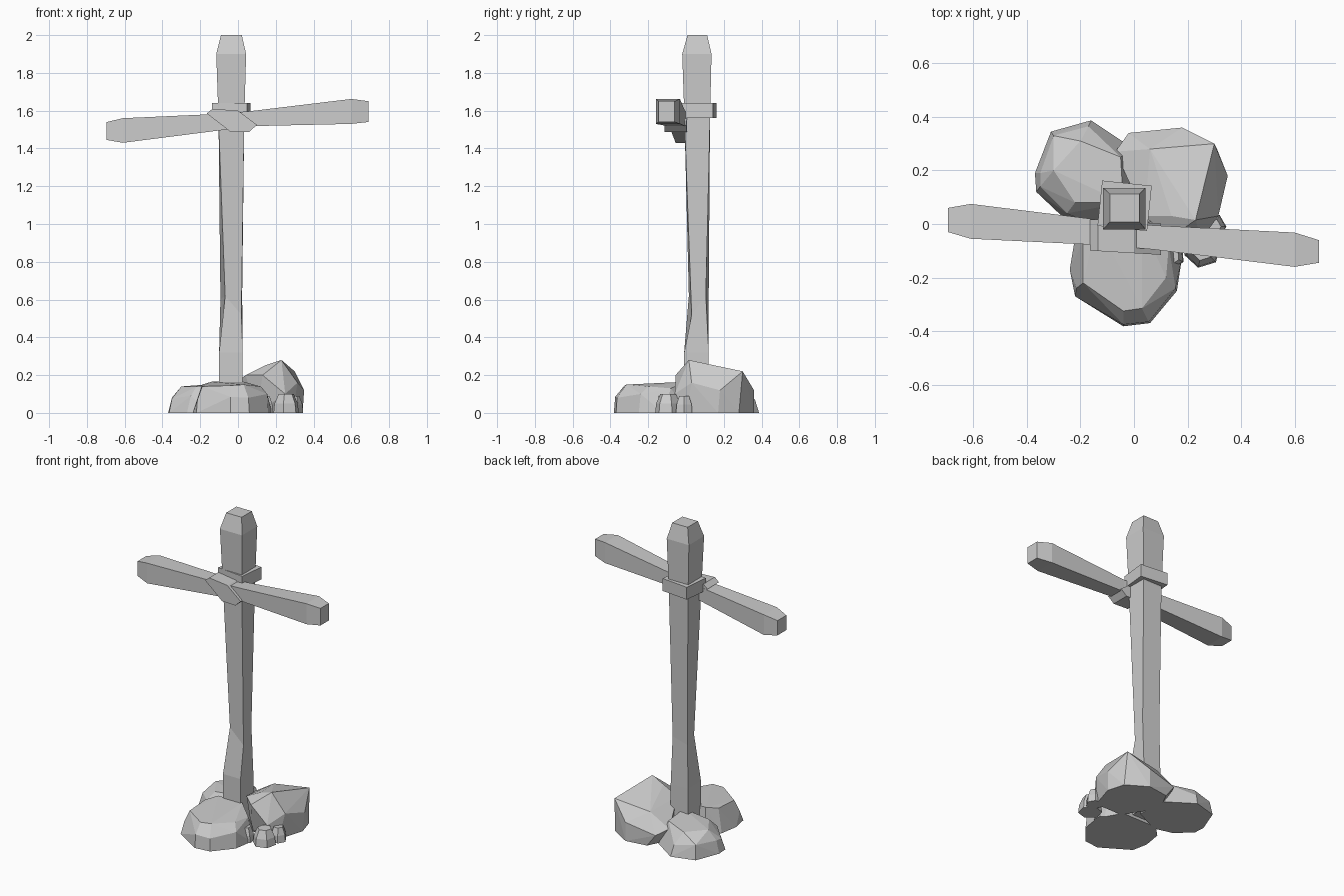
import bpy, bmesh, math
from mathutils import Vector


def finish(name, bm):
    bmesh.ops.recalc_face_normals(bm, faces=bm.faces[:])
    mesh = bpy.data.meshes.new(name)
    bm.to_mesh(mesh)
    bm.free()
    ob = bpy.data.objects.new(name, mesh)
    bpy.context.collection.objects.link(ob)
    return ob


def loft(name, rings):
    """Join matching rings of points and cap both ends."""
    bm = bmesh.new()
    loops = [[bm.verts.new(p) for p in r] for r in rings]
    for a, b in zip(loops, loops[1:]):
        n = len(a)
        for i in range(n):
            bm.faces.new((a[i], a[(i + 1) % n], b[(i + 1) % n], b[i]))
    bm.faces.new(loops[0])
    bm.faces.new(loops[-1])
    return finish(name, bm)


def hull(name, base, upper):
    """Faceted rock: ground outline plus raised points."""
    bm = bmesh.new()
    for p in [(x, y, 0) for x, y in base] + upper:
        bm.verts.new(p)
    res = bmesh.ops.convex_hull(bm, input=bm.verts[:])
    junk = {g for g in res["geom_interior"] + res["geom_unused"]
            if isinstance(g, bmesh.types.BMVert)}
    bmesh.ops.delete(bm, geom=list(junk), context='VERTS')
    bmesh.ops.dissolve_limit(bm, angle_limit=math.radians(4),
                             verts=bm.verts[:], edges=bm.edges[:])
    return finish(name, bm)


def rect_z(x0, x1, y0, y1, z):
    return [(x0, y0, z), (x1, y0, z), (x1, y1, z), (x0, y1, z)]


def rect_x(x, y0, y1, z0, z1):
    return [(x, y0, z0), (x, y1, z0), (x, y1, z1), (x, y0, z1)]


# Upright post, with a worn waist near the ground
loft("post", [
    rect_z(-0.10, 0.025, -0.01, 0.12, 0.02),
    rect_z(-0.10, 0.025, -0.01, 0.12, 0.32),
    [(-0.068, 0.015, 0.62), (0.018, 0.03, 0.52), (0.022, 0.105, 0.62), (-0.093, 0.12, 0.60)],
    rect_z(-0.103, 0.033, -0.008, 0.127, 1.55),
    rect_z(-0.115, 0.043, -0.02, 0.135, 1.90),
    rect_z(-0.09, 0.02, 0.008, 0.112, 2.0),
])

# Sloping crossbar with chamfered ends
loft("crossbar", [
    rect_x(-0.695, -0.03, 0.06, 1.445, 1.54),
    rect_x(-0.61, -0.055, 0.075, 1.43, 1.56),
    rect_x(-0.10, -0.08, 0.012, 1.495, 1.583),
    rect_x(0.07, -0.095, -0.005, 1.518, 1.598),
    rect_x(0.60, -0.16, -0.032, 1.53, 1.662),
    rect_x(0.69, -0.145, -0.06, 1.54, 1.65),
])

# Collar around the post, slightly turned
a = math.radians(-6)
ring = [(-0.093, -0.085), (0.093, -0.085), (0.093, 0.085), (-0.093, 0.085)]
loft("post_collar", [
    [(-0.035 + x * math.cos(a) - y * math.sin(a),
      0.068 + x * math.sin(a) + y * math.cos(a), z) for x, y in ring]
    for z in (1.56, 1.64)])

# Diagonal strap binding the bar to the post
strap = [(-0.165, 1.585), (-0.135, 1.61), (0.0, 1.60), (0.10, 1.525), (0.06, 1.488), (-0.04, 1.488)]
loft("diagonal_strap", [
    [(x, y - 0.06 * (x + 0.035), z) for x, z in strap] for y in (-0.107, 0.01)])

# Large rocks at the foot
hull("front_rock",
     [(-0.24, -0.17), (-0.22, -0.27), (-0.04, -0.382), (0.06, -0.37), (0.16, -0.25),
      (0.18, -0.12), (0.10, 0.02), (-0.15, 0.02), (-0.22, -0.05)],
     [(-0.215, -0.24, 0.07), (-0.04, -0.375, 0.085), (0.055, -0.365, 0.08), (0.155, -0.24, 0.10),
      (-0.19, -0.22, 0.14), (-0.04, -0.325, 0.145), (0.03, -0.315, 0.15), (0.12, -0.20, 0.14),
      (-0.19, -0.06, 0.15), (-0.14, 0.0, 0.165), (0.03, 0.0, 0.165), (0.13, -0.08, 0.13)])
hull("back_left_rock",
     [(-0.37, 0.19), (-0.365, 0.12), (-0.27, 0.03), (-0.15, 0.0), (0.02, 0.08),
      (0.0, 0.28), (-0.16, 0.387), (-0.31, 0.345)],
     [(-0.35, 0.19, 0.08), (-0.35, 0.14, 0.075), (-0.25, 0.04, 0.09), (-0.30, 0.33, 0.09),
      (-0.17, 0.365, 0.07), (-0.30, 0.20, 0.14), (-0.22, 0.08, 0.14), (-0.20, 0.31, 0.14),
      (-0.05, 0.25, 0.15), (-0.04, 0.08, 0.16)])
hull("back_right_rock",
     [(0.18, 0.36), (0.04, 0.34), (0.31, 0.28), (0.342, 0.17), (0.29, 0.0),
      (0.10, 0.0), (-0.03, 0.2)],
     [(0.23, 0.015, 0.28), (0.30, 0.30, 0.22), (0.35, 0.18, 0.12), (0.315, 0.03, 0.16),
      (0.13, -0.055, 0.20), (0.04, 0.03, 0.20), (0.14, 0.03, 0.25), (-0.07, 0.27, 0.11),
      (-0.02, 0.34, 0.08), (0.06, 0.28, 0.19), (0.18, 0.36, 0.12), (0.25, -0.06, 0.10)])


# Small stones
def stone(name, x, y, r, h, sides, turn):
    rings = []
    for k, z in ((1.0, 0), (0.92, 0.5 * h), (0.6, h)):
        rings.append([(x + r * k * math.cos(turn + math.tau * i / sides),
                       y + r * k * math.sin(turn + math.tau * i / sides), z)
                      for i in range(sides)])
    loft(name, rings)


stone("small_stone_front", 0.255, -0.095, 0.07, 0.10, 6, 0.3)
stone("small_stone_side", 0.295, -0.01, 0.05, 0.09, 6, 0.0)
stone("small_stone_inner", 0.14, -0.12, 0.05, 0.09, 6, 0.6)
